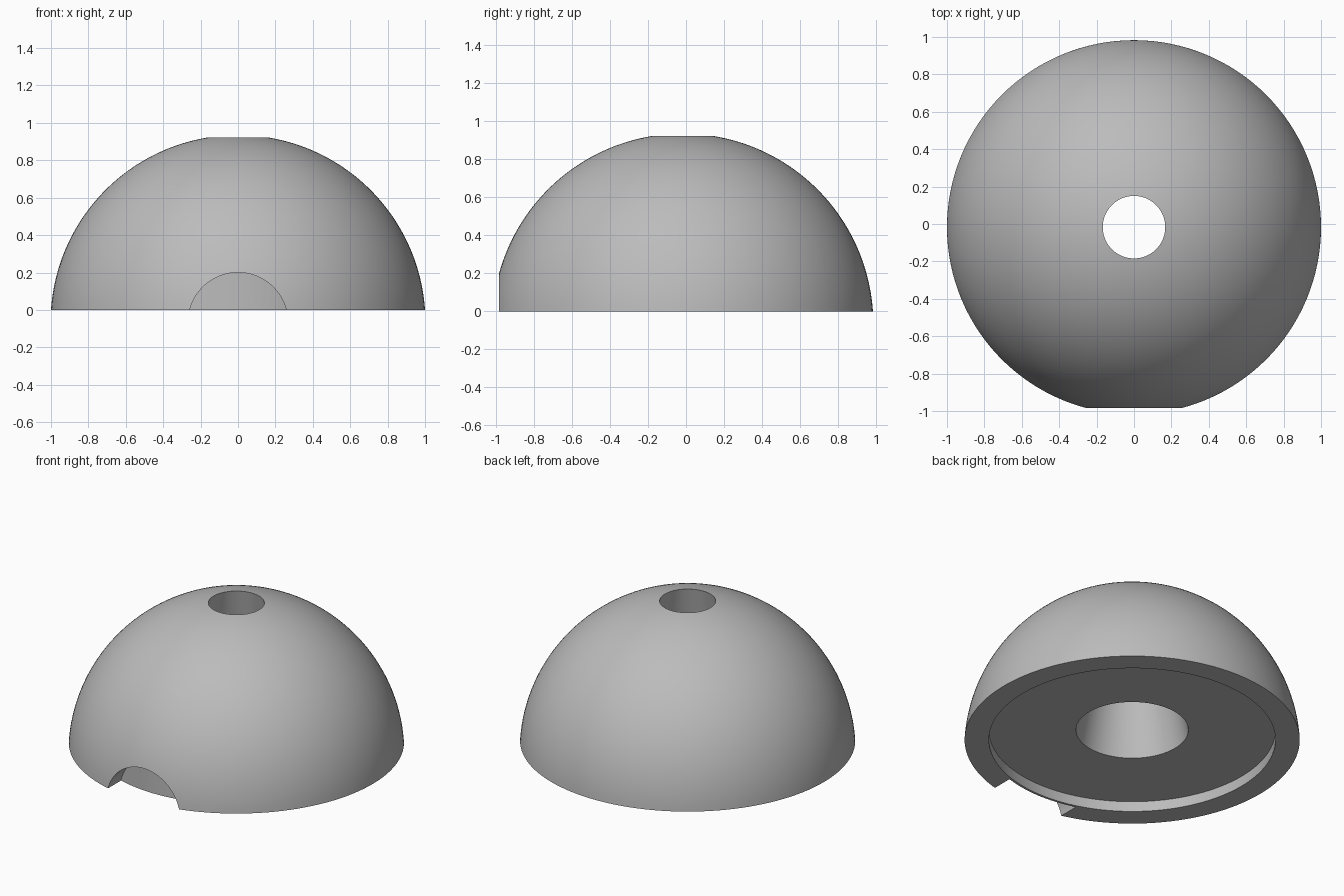
import bpy, bmesh, math
from mathutils import Matrix, Vector

if "Cube" in bpy.data.objects:
    bpy.data.objects.remove(bpy.data.objects["Cube"])

SEGMENTS = 128
CENTRE_Y = -0.017          # dome axis
SPHERE_Z = -0.067          # sphere centre lies just below the floor
SPHERE_R = 1.0022

grey = bpy.data.materials.new("grey")
grey.diffuse_color = (0.5, 0.5, 0.5, 1)
grey.use_nodes = True
grey.node_tree.nodes["Principled BSDF"].inputs["Base Color"].default_value = grey.diffuse_color


def add_object(name, bm):
    bmesh.ops.recalc_face_normals(bm, faces=bm.faces)
    mesh = bpy.data.meshes.new(name)
    bm.to_mesh(mesh)
    bm.free()
    mesh.materials.append(grey)
    obj = bpy.data.objects.new(name, mesh)
    bpy.context.collection.objects.link(obj)
    return obj


def lathe(name, profile):
    """Spin a closed (radius, z) profile around the dome axis."""
    bm = bmesh.new()
    verts = [bm.verts.new((r, CENTRE_Y, z)) for r, z in profile]
    edges = [bm.edges.new((verts[i - 1], verts[i])) for i in range(len(verts))]
    bmesh.ops.spin(bm, geom=verts + edges, cent=(0, CENTRE_Y, 0), axis=(0, 0, 1),
                   angle=math.tau, steps=SEGMENTS, use_merge=True)
    bmesh.ops.remove_doubles(bm, verts=bm.verts, dist=1e-5)
    return add_object(name, bm)


def cylinder(name, radius, depth, matrix):
    bm = bmesh.new()
    bmesh.ops.create_cone(bm, cap_ends=True, segments=SEGMENTS, radius1=radius,
                          radius2=radius, depth=depth, matrix=matrix)
    return add_object(name, bm)


def cut(target, cutter):
    mod = target.modifiers.new("cut", "BOOLEAN")
    mod.operation, mod.solver, mod.object = "DIFFERENCE", "EXACT", cutter
    bpy.context.view_layer.objects.active = target
    bpy.ops.object.modifier_apply(modifier=mod.name)
    bpy.data.objects.remove(cutter)


# Dome: spherical outside, tapered bore, shallow round recess underneath
start = math.asin(-SPHERE_Z / SPHERE_R)
end = math.acos(0.167 / SPHERE_R)
arc = [start + (end - start) * i / 40 for i in range(41)]
profile = [(SPHERE_R * math.cos(a), SPHERE_Z + SPHERE_R * math.sin(a)) for a in arc]
profile += [(0.335, 0.067), (0.855, 0.067), (0.855, 0.0)]
dome = lathe("dome", profile)

# Arched cable notch at the front, stopping at the thin lip around the recess
notch = cylinder("notch_cutter", 0.267, 0.7, Matrix.Translation(Vector((0, -0.9, SPHERE_Z)))
                 @ Matrix.Rotation(math.pi / 2, 4, "X"))
core = cylinder("lip_core", 0.87, 2, Matrix.Translation(Vector((0, CENTRE_Y, 0))))
cut(notch, core)
cut(dome, notch)

# Smooth shading with crisp rims
bpy.ops.object.select_all(action="DESELECT")
dome.select_set(True)
bpy.context.view_layer.objects.active = dome
bpy.ops.object.shade_smooth_by_angle(angle=math.radians(30))
